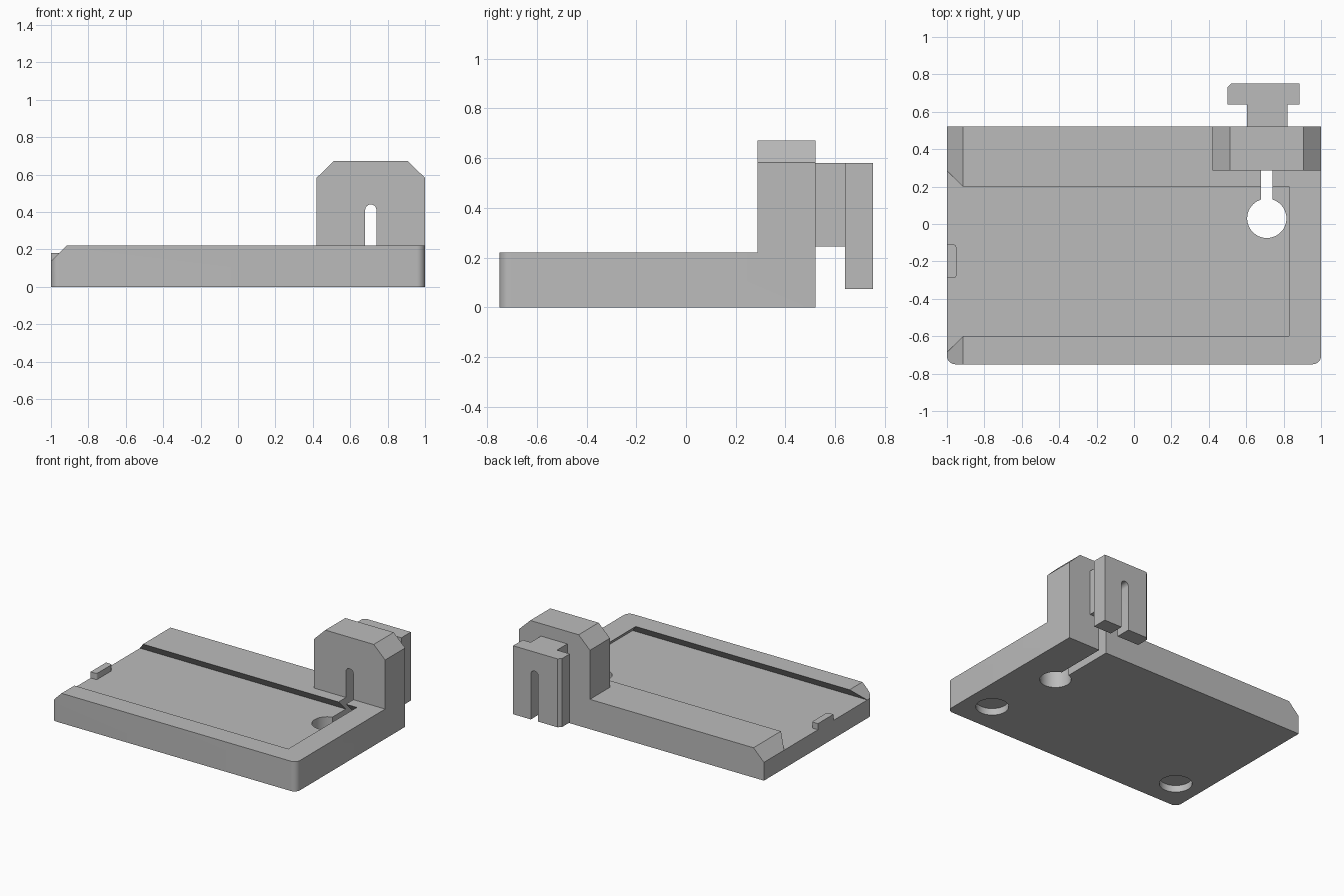
import bpy, bmesh, math

cube = bpy.data.objects.get("Cube")
if cube:
    bpy.data.objects.remove(cube, do_unlink=True)

grey = bpy.data.materials.new("plain grey")
grey.use_nodes = True
grey.diffuse_color = (0.5, 0.5, 0.5, 1)
grey.node_tree.nodes["Principled BSDF"].inputs["Base Color"].default_value = (0.5, 0.5, 0.5, 1)


def loft(name, ring_a, ring_b):
    """Closed solid between two matching rings of points."""
    bm = bmesh.new()
    a = [bm.verts.new(p) for p in ring_a]
    b = [bm.verts.new(p) for p in ring_b]
    bm.faces.new(a)
    bm.faces.new(b)
    for i in range(len(a)):
        j = (i + 1) % len(a)
        bm.faces.new((a[i], a[j], b[j], b[i]))
    bmesh.ops.recalc_face_normals(bm, faces=bm.faces)
    mesh = bpy.data.meshes.new(name)
    bm.to_mesh(mesh)
    bm.free()
    mesh.materials.append(grey)
    obj = bpy.data.objects.new(name, mesh)
    bpy.context.collection.objects.link(obj)
    return obj


def prism_z(name, profile, lo, hi):
    return loft(name, [(x, y, lo) for x, y in profile], [(x, y, hi) for x, y in profile])


def prism_y(name, profile, lo, hi):
    return loft(name, [(x, lo, z) for x, z in profile], [(x, hi, z) for x, z in profile])


def rect(x0, x1, y0, y1):
    return [(x0, y0), (x1, y0), (x1, y1), (x0, y1)]


def arc(cx, cy, r, start, end, n):
    angles = [math.radians(start + (end - start) * i / n) for i in range(n + 1)]
    return [(cx + r * math.cos(t), cy + r * math.sin(t)) for t in angles]


def circle(cx, cy, r, n=48):
    return arc(cx, cy, r, 0, 360, n)[:-1]


def combine(body, tool, operation):
    """Apply one boolean to the body and discard the tool."""
    mod = body.modifiers.new("combine", "BOOLEAN")
    mod.operation, mod.solver, mod.object = operation, "EXACT", tool
    graph = bpy.context.evaluated_depsgraph_get()
    graph.update()
    result = bpy.data.meshes.new_from_object(body.evaluated_get(graph))
    body.modifiers.clear()
    body.data = result
    bpy.data.objects.remove(tool, do_unlink=True)


# Base plate with rounded front corners
R = 0.045
outline = ([(1, 0.52), (-1, 0.52)]
           + arc(-1 + R, -0.75 + R, R, 180, 270, 8)
           + arc(1 - R, -0.75 + R, R, 270, 360, 8))
body = prism_z("mounting_plate", outline, 0, 0.22)

# Dovetail recess, undercut on three sides and open at one end
FLOOR = 0.135


def recess_ring(z):
    s = 0.22 - z
    return [(x, y, z) for x, y in rect(-1.2, 0.83 + s, -0.6 - s, 0.2 + s)]


combine(body, loft("recess_cutter", recess_ring(FLOOR), recess_ring(0.24)), "DIFFERENCE")

# Sloped ends of the two rails
slope = [(-1.05, FLOOR - 0.05), (-0.865, 0.27), (-1.05, 0.27)]
combine(body, prism_y("slope_cutter", slope, -1, 1), "DIFFERENCE")

# Upright tower with bevelled shoulders
tower = [(0.42, 0.1), (1, 0.1), (1, 0.582), (0.907, 0.672), (0.512, 0.672), (0.42, 0.582)]
combine(body, prism_y("tower", tower, 0.287, 0.52), "UNION")

# T-shaped hook behind the tower
combine(body, prism_z("hook_neck", rect(0.605, 0.82, 0.45, 0.68), 0.245, 0.58), "UNION")
head = [(0.5, 0.64), (0.885, 0.64), (0.885, 0.752), (0.522, 0.752), (0.5, 0.73)]
combine(body, prism_z("hook_head", head, 0.075, 0.58), "UNION")

# Stop tab at the open end of the recess
tab = (arc(-0.965, -0.275, 0.015, -90, 0, 4) + arc(-0.965, -0.125, 0.015, 0, 90, 4)
       + [(-1, -0.11), (-1, -0.29)])
combine(body, prism_z("stop_tab", tab, 0.1, 0.18), "UNION")

# Cable hole and the arched slot running out through tower and hook
combine(body, prism_z("hole_cutter", circle(0.71, 0.03, 0.105), -0.1, 0.3), "DIFFERENCE")
slot = [(0.68, -0.1), (0.74, -0.1)] + arc(0.71, 0.41, 0.03, 0, 180, 12)
combine(body, prism_y("slot_cutter", slot, 0.05, 0.9), "DIFFERENCE")

# Shallow round pockets underneath
for x in (-0.8, 0.8):
    combine(body, prism_z("pocket_cutter", circle(x, -0.52, 0.11), -0.1, 0.05), "DIFFERENCE")

# Smooth the round walls, keep the edges crisp
bpy.ops.object.select_all(action="DESELECT")
body.select_set(True)
bpy.context.view_layer.objects.active = body
bpy.ops.object.shade_smooth_by_angle(angle=math.radians(30))
